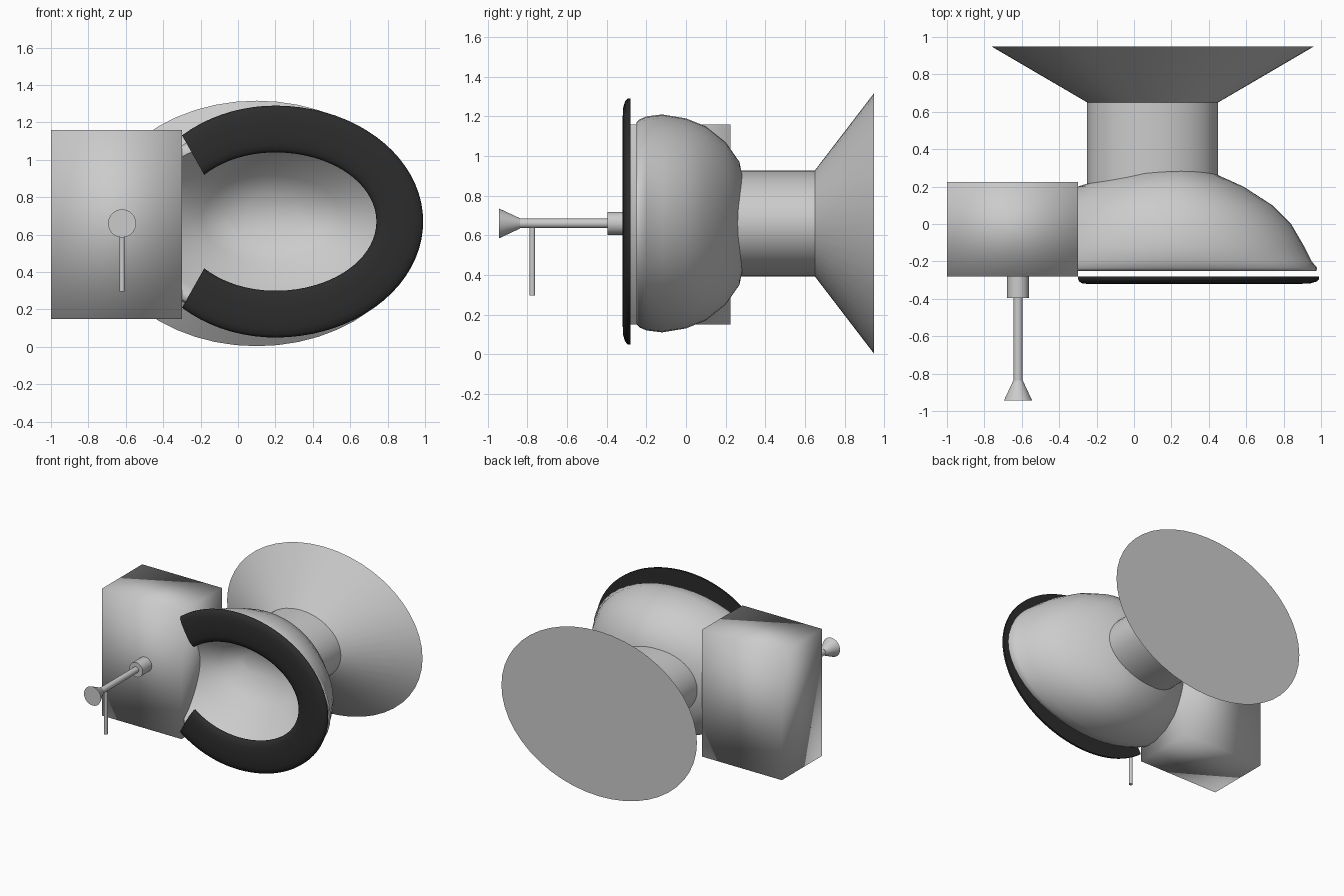
import bpy, bmesh
from math import cos, sin, radians, tau

if "Cube" in bpy.data.objects:
    bpy.data.objects.remove(bpy.data.objects["Cube"])

CZ = 0.66  # height of the shared centre line


def make_object(name, bm, smooth_angle=None):
    bmesh.ops.recalc_face_normals(bm, faces=bm.faces)
    mesh = bpy.data.meshes.new(name)
    bm.to_mesh(mesh)
    bm.free()
    ob = bpy.data.objects.new(name, mesh)
    bpy.context.collection.objects.link(ob)
    bpy.ops.object.select_all(action='DESELECT')
    ob.select_set(True)
    bpy.context.view_layer.objects.active = ob
    if smooth_angle is None:
        bpy.ops.object.shade_smooth()
    else:
        bpy.ops.object.shade_smooth_by_angle(angle=radians(smooth_angle))
    return ob


def loft(name, rings, closed=True, loop=False, angle=40):
    """Skin equal-length point rings; cap the ends unless looped."""
    bm = bmesh.new()
    vs = [[bm.verts.new(p) for p in r] for r in rings]
    n = len(vs[0])
    pairs = list(zip(vs, vs[1:])) + ([(vs[-1], vs[0])] if loop else [])
    for a, b in pairs:
        for i in range(n if closed else n - 1):
            j = (i + 1) % n
            bm.faces.new((a[i], a[j], b[j], b[i]))
    if not loop:
        bm.faces.new(vs[0])
        bm.faces.new(vs[-1])
    return make_object(name, bm, angle)


def egg(y, right, left, half, mid=0.2, z=CZ, n=48):
    """Egg-shaped ring in a plane of constant y."""
    pts = []
    for i in range(n):
        t = tau * i / n
        rx = right - mid if cos(t) >= 0 else mid - left
        pts.append((mid + rx * cos(t), y, z + half * sin(t)))
    return pts


def turned(name, x, z, profile, n=32, ratio=1.0):
    """Round or oval part along y from (y, radius) pairs."""
    return loft(name, [egg(y, x + r, x - r, r * ratio, x, z, n) for y, r in profile])


# Tank: one softly shaded box
bm = bmesh.new()
bmesh.ops.create_cube(bm, size=1)
for v in bm.verts:
    v.co = (-0.65 + v.co.x * 0.70, -0.028 + v.co.y * 0.505, 0.655 + v.co.z * 1.01)
make_object("tank", bm)

# Bowl: outside from the underside to the rim, then down to the drain floor
outer = [(0.298, 0.28, 0.10, 0.08), (0.292, 0.36, 0.0, 0.20), (0.27, 0.43, -0.08, 0.31),
         (0.20, 0.585, -0.30, 0.41), (0.10, 0.74, -0.42, 0.49), (0.0, 0.84, -0.50, 0.53),
         (-0.12, 0.91, -0.56, 0.55), (-0.20, 0.95, -0.59, 0.54), (-0.235, 0.98, -0.60, 0.525),
         (-0.25, 0.975, -0.60, 0.51)]
inner = [(-0.25, 0.90, -0.57, 0.47), (-0.19, 0.85, -0.50, 0.44), (-0.08, 0.73, -0.34, 0.35),
         (0.04, 0.56, -0.19, 0.235), (0.14, 0.38, -0.06, 0.115)]
rings = [egg(*r) for r in outer]
rings += [egg(*r, mid=0.2 - 0.05 * k / 4, z=CZ + 0.03 * k / 4) for k, r in enumerate(inner)]
loft("bowl", rings, angle=60)

# Pedestal with flared foot
turned("pedestal", 0.10, CZ, [(0.20, 0.35), (0.65, 0.35), (0.948, 0.86)], 48, 0.763)

# Seat: open horseshoe with a domed top
section = [(0.0, -0.28), (0.0, -0.295), (0.06, -0.308), (0.18, -0.317), (0.4, -0.32),
           (0.6, -0.32), (0.82, -0.317), (0.94, -0.308), (1.0, -0.295), (1.0, -0.28)]
rings = []
for i in range(57):
    s = i / 28 - 1
    ti, to = radians(137.5) * s, radians(132) * s
    xi, zi = (0.54 if cos(ti) > 0 else 0.516) * cos(ti), 0.37 * sin(ti)
    xo, zo = (0.79 if cos(to) > 0 else 0.746) * cos(to), 0.62 * sin(to)
    rings.append([(0.2 + xi + (xo - xi) * f, y, 0.67 + zi + (zo - zi) * f)
                  for f, y in section])
seat = loft("seat", rings, angle=50)
black = bpy.data.materials.new("dark_seat")
black.diffuse_color = (0.025, 0.025, 0.025, 1)
black.use_nodes = True
black.node_tree.nodes["Principled BSDF"].inputs["Base Color"].default_value = black.diffuse_color
seat.data.materials.append(black)

# Flush lever: collar, rod and flared knob
turned("lever_collar", -0.62, CZ, [(-0.27, 0.058), (-0.395, 0.058)])
turned("lever_rod", -0.62, CZ, [(-0.38, 0.024), (-0.85, 0.024)])
turned("lever_knob", -0.62, CZ, [(-0.838, 0.026), (-0.943, 0.075)])

# Thin pull bar hanging from the rod
loft("pull_bar", [[(-0.62 + 0.014 * cos(tau * i / 16), -0.775 + 0.014 * sin(tau * i / 16), z)
                   for i in range(16)] for z in (0.295, 0.65)])
